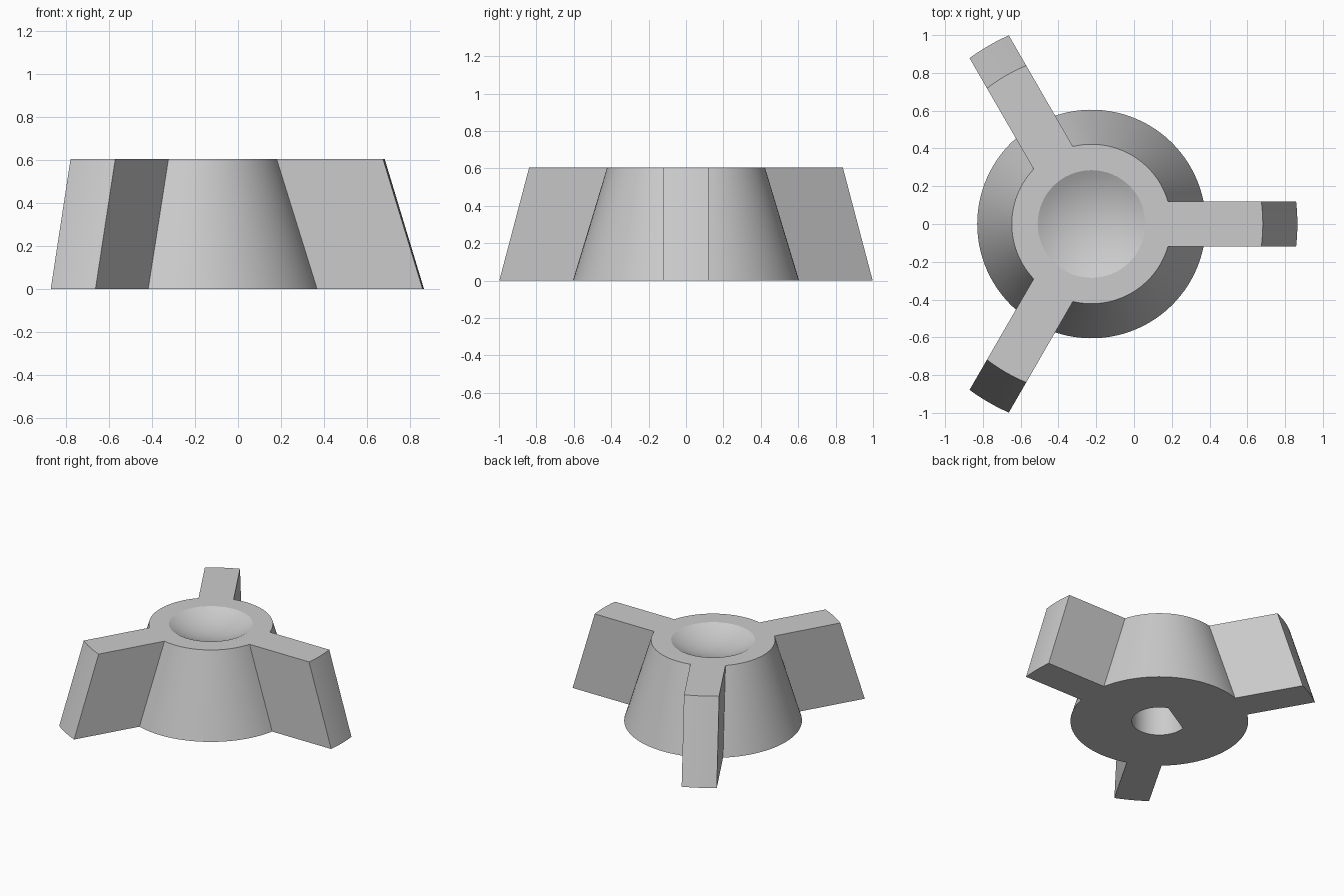
import bpy, bmesh
from math import sin, cos, tan, asin, acos, sqrt, pi, radians

cube = bpy.data.objects.get("Cube")
if cube:
    bpy.data.objects.remove(cube)

CENTRE_X = -0.225
HEIGHT = 0.605
HALF_WIDTH = 0.12      # half thickness of an arm
BOWL_R, BOWL_SLOPE = 0.285, radians(29)
HOLE_R, FLAT_DIST, HOLE_DEPTH = 0.188, 0.118, 0.4


def arc(radius, start, end, steps):
    return [(radius * cos(start + (end - start) * i / steps),
             radius * sin(start + (end - start) * i / steps)) for i in range(steps + 1)]


def outline(hub_r, tip_r):
    """Round hub with three straight arms that end in arcs."""
    points = []
    root, tip = asin(HALF_WIDTH / hub_r), asin(HALF_WIDTH / tip_r)
    for k in range(3):
        a = k * 2 * pi / 3
        points += arc(tip_r, a - tip, a + tip, 6)
        points += arc(hub_r, a + root, a + 2 * pi / 3 - root, 28)
    return points


bm = bmesh.new()


def ring(points, z):
    verts = [bm.verts.new((x, y, z)) for x, y in points]
    edges = [bm.edges.new((v, verts[i - 1])) for i, v in enumerate(verts)]
    return verts, edges


def wall(lower, upper):
    n = len(lower)
    for i in range(n):
        j = (i + 1) % n
        bm.faces.new((lower[i], lower[j], upper[j], upper[i]))


# Tapered outer body
base, base_edges = ring(outline(0.605, 1.09), 0)
top, top_edges = ring(outline(0.422, 0.907), HEIGHT)
wall(base, top)

# Shallow spherical dish in the top
sphere_r = BOWL_R / sin(BOWL_SLOPE)
sphere_z = HEIGHT + sphere_r * cos(BOWL_SLOPE)
STEPS = 10
previous = None
for s in range(STEPS):
    t = BOWL_SLOPE * (1 - s / STEPS)
    current, edges = ring(arc(sphere_r * sin(t), 0, 2 * pi, 64)[:-1], sphere_z - sphere_r * cos(t))
    if previous:
        wall(previous, current)
    else:
        bmesh.ops.triangle_fill(bm, edges=top_edges + edges, use_beauty=True)
    previous = current
pole = bm.verts.new((0, 0, sphere_z - sphere_r))
for i, v in enumerate(previous):
    bm.faces.new((previous[i - 1], v, pole))

# Blind D-shaped shaft hole in the underside, flat facing one arm
half = acos(FLAT_DIST / HOLE_R)
flat_dir = 2 * pi / 3
d_shape = arc(HOLE_R, flat_dir + half, flat_dir + 2 * pi - half, 40)
mouth, mouth_edges = ring(d_shape, 0)
ceiling, _ = ring(d_shape, HOLE_DEPTH)
wall(mouth, ceiling)
bm.faces.new(ceiling)
bmesh.ops.triangle_fill(bm, edges=base_edges + mouth_edges, use_beauty=True)

bmesh.ops.recalc_face_normals(bm, faces=bm.faces)
mesh = bpy.data.meshes.new("three_arm_knob")
bm.to_mesh(mesh)
bm.free()

# Single grey material
grey = bpy.data.materials.new("light_grey")
grey.use_nodes = True
colour = (0.6, 0.6, 0.6, 1)
grey.diffuse_color = colour
grey.node_tree.nodes["Principled BSDF"].inputs["Base Color"].default_value = colour
mesh.materials.append(grey)

knob = bpy.data.objects.new("three_arm_knob", mesh)
knob.location.x = CENTRE_X
bpy.context.collection.objects.link(knob)
bpy.ops.object.select_all(action='DESELECT')
knob.select_set(True)
bpy.context.view_layer.objects.active = knob
bpy.ops.object.shade_smooth_by_angle(angle=radians(20))
